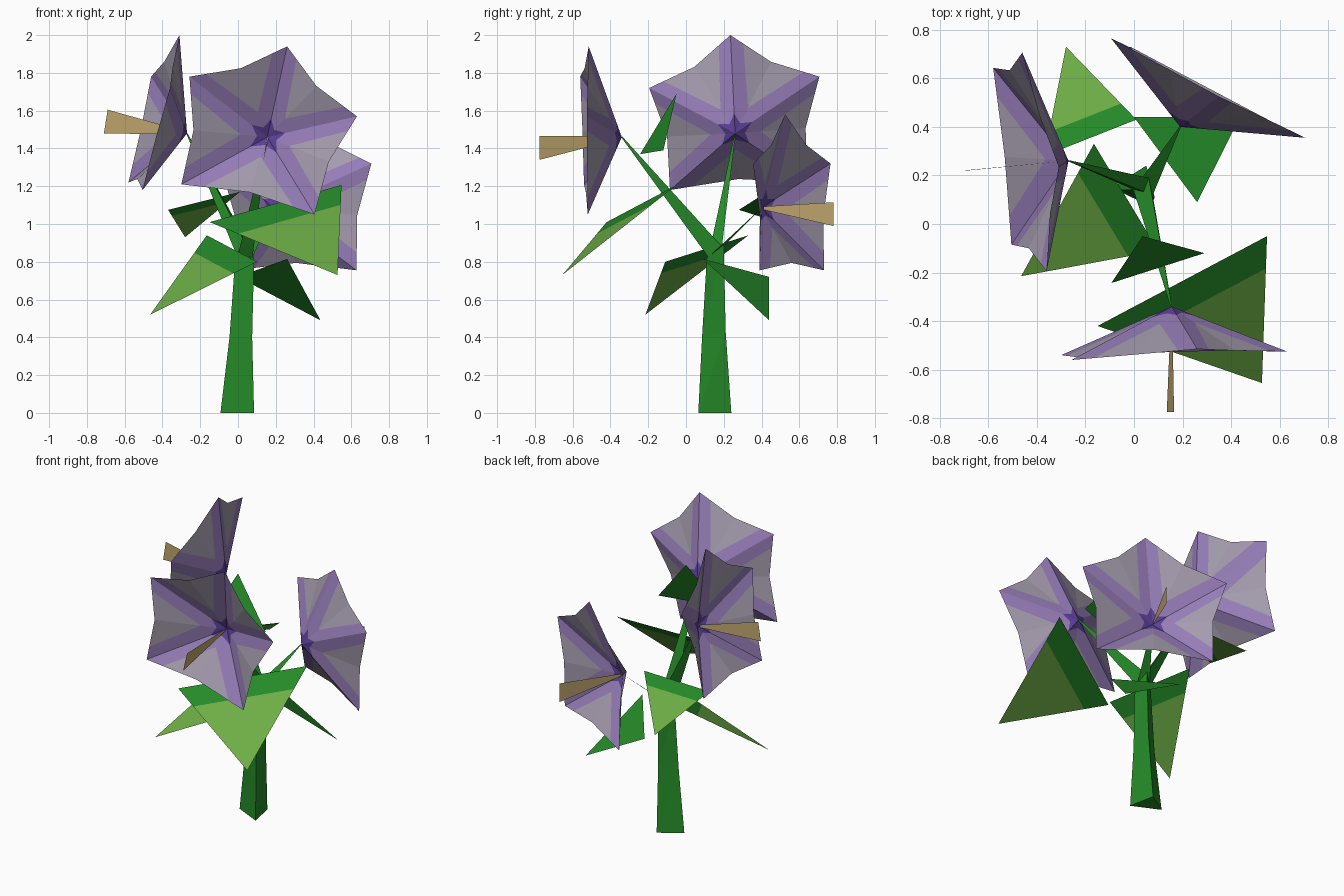
import bpy
from mathutils import Vector as V

cube = bpy.data.objects.get("Cube")
if cube:
    bpy.data.objects.remove(cube)


def material(name, *rgb):
    lin = [((c / 255 + 0.055) / 1.055) ** 2.4 for c in rgb] + [1]
    m = bpy.data.materials.new(name)
    m.use_nodes = True
    m.diffuse_color = lin
    bsdf = m.node_tree.nodes["Principled BSDF"]
    bsdf.inputs["Base Color"].default_value = lin
    bsdf.inputs["Roughness"].default_value = 0.9
    return m


GREY = material("pale lilac grey", 165, 156, 174)
PURPLE = material("petal purple", 150, 125, 184)
VIOLET = material("throat violet", 92, 64, 152)
GREEN = material("stem green", 37, 138, 40)
LIGHT = material("leaf light green", 110, 174, 70)
TAN = material("stamen tan", 192, 167, 110)


def build(name, faces, mats, facing=None):
    """faces: list of (points, material slot); facing sets the front side."""
    verts, index, polys = [], {}, []
    for pts, _ in faces:
        pts = [V(p) for p in pts]
        if facing:
            normal = (pts[1] - pts[0]).cross(pts[2] - pts[0])
            if normal.dot(facing) < 0:
                pts.reverse()
        poly = []
        for p in pts:
            key = tuple(round(c, 5) for c in p)
            if key not in index:
                index[key] = len(verts)
                verts.append(p)
            poly.append(index[key])
        polys.append(poly)
    mesh = bpy.data.meshes.new(name)
    mesh.from_pydata(verts, [], polys)
    for m in mats:
        mesh.materials.append(m)
    for poly, (_, slot) in zip(mesh.polygons, faces):
        poly.material_index = slot
    obj = bpy.data.objects.new(name, mesh)
    bpy.context.collection.objects.link(obj)
    return obj


def flower(name, throat, tips, stamen):
    """Five-pointed trumpet with a purple ray on every petal ridge."""
    c, tips = V(throat), [V(t) for t in tips]
    mean = sum(tips, V()) / len(tips)
    faces = []
    for i, a in enumerate(tips):
        b = tips[(i + 1) % len(tips)]
        notch = mean.lerp((a + b) / 2, 0.9)
        for t in (a, b):
            ti, ni = c.lerp(t, 0.2), c.lerp(notch, 0.14)
            p, q = c.lerp(notch, 0.36), t.lerp(notch, 0.32)
            faces += [([c, ti, ni], 2), ([ti, t, q, p, ni], 1), ([p, q, notch], 0)]
    build(name + "_petals", faces, [GREY, PURPLE, VIOLET], mean - c)
    # flat wedge stamen, widening outward
    top, bottom = map(V, stamen)
    root = c.lerp((top + bottom) / 2, 0.03)
    half = (top - bottom) * 0.07
    build(name + "_stamen", [([root + half, top, bottom, root - half], 0)], [TAN])


def leaf(name, a, b, tip, band=0.22):
    """Flat triangle with a darker band along its base edge."""
    a, b, tip = V(a), V(b), V(tip)
    up = V((0, 0, 1))
    if band:
        p, q = a.lerp(tip, band), b.lerp(tip, band)
        build(name, [([a, b, q, p], 0), ([p, q, tip], 1)], [GREEN, LIGHT], up)
    else:
        build(name, [([a, b, tip], 0)], [GREEN], up)


def tube(name, rings):
    """Three-sided tube through a list of triangles."""
    faces = [(rings[0][::-1], 0), (rings[-1], 0)]
    for lo, hi in zip(rings, rings[1:]):
        for i in range(3):
            j = (i + 1) % 3
            faces += [([lo[i], lo[j], hi[j]], 0), ([lo[i], hi[j], hi[i]], 0)]
    build(name, faces, [GREEN])


# Flowers
flower("front_flower", (0.155, -0.34, 1.46),
       [(0.26, -0.515, 1.94), (0.63, -0.525, 1.57), (0.405, -0.52, 1.05),
        (-0.30, -0.54, 1.21), (-0.257, -0.56, 1.78)],
       [(0.165, -0.775, 1.465), (0.135, -0.775, 1.34)])
flower("right_flower", (-0.27, 0.26, 1.48),
       [(-0.31, 0.235, 2.0), (-0.46, 0.706, 1.78), (-0.58, 0.643, 1.22),
        (-0.505, -0.085, 1.18), (-0.36, -0.195, 1.72)],
       [(-0.69, 0.22, 1.605), (-0.71, 0.22, 1.48)])
flower("back_flower", (0.19, 0.40, 1.085),
       [(0.35, 0.525, 1.58), (0.706, 0.355, 1.32), (0.627, 0.39, 0.755),
        (-0.015, 0.73, 0.755), (-0.095, 0.765, 1.32)],
       [(0.395, 0.78, 1.115), (0.395, 0.78, 0.99)])

# Leaves
leaf("front_leaf", (-0.15, -0.42, 1.01), (0.548, -0.05, 1.206), (0.527, -0.655, 0.73))
leaf("right_leaf", (-0.165, 0.33, 0.94), (0.10, -0.11, 0.80), (-0.465, -0.215, 0.52))
leaf("back_leaf", (-0.37, 0.28, 1.075), (0.01, 0.43, 1.17), (-0.28, 0.73, 0.93))
leaf("left_leaf", (0.26, 0.09, 0.815), (0.0, 0.44, 0.72), (0.437, 0.44, 0.49), 0)
leaf("upper_leaf", (-0.093, -0.243, 1.37), (0.29, -0.12, 1.39), (0.035, -0.05, 1.69), 0)

# Stem
crown = [V((-0.015, 0.14, 0.82)), V((0.085, 0.11, 0.82)), V((0.065, 0.20, 0.89))]
tube("stem", [
    [V((-0.093, 0.15, 0)), V((0.085, 0.065, 0)), V((0.05, 0.24, 0))],
    [V((-0.045, 0.14, 0.4)), V((0.075, 0.085, 0.4)), V((0.06, 0.21, 0.43))],
    crown])

# Branches tapering to each flower throat
centre = sum(crown, V()) / 3
for name, end in (("front_branch", (0.155, -0.34, 1.46)),
                  ("right_branch", (-0.27, 0.26, 1.48)),
                  ("back_branch", (0.19, 0.40, 1.085))):
    end = V(end)
    root = [centre + (p - centre) * 0.8 for p in crown]
    tube(name, [root, [end + (p - centre) * 0.06 for p in crown]])
